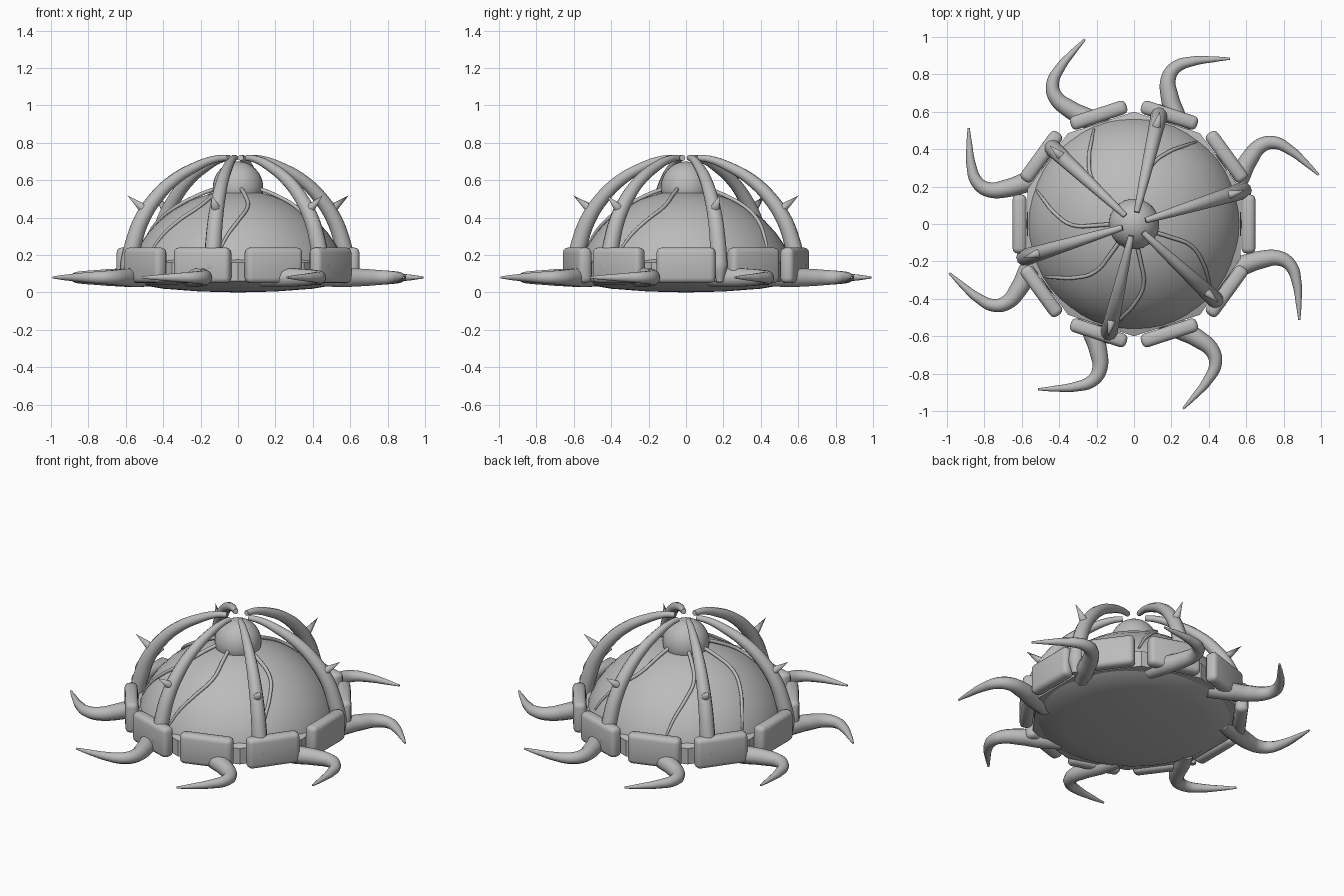
import bpy, bmesh
from math import radians, sin, cos, pi, sqrt
from mathutils import Matrix

if "Cube" in bpy.data.objects:
    bpy.data.objects.remove(bpy.data.objects["Cube"], do_unlink=True)

GREY = (0.5, 0.5, 0.5, 1.0)
grey = bpy.data.materials.new("plain grey")
grey.use_nodes = True
grey.diffuse_color = GREY
grey.node_tree.nodes["Principled BSDF"].inputs["Base Color"].default_value = GREY


def finish(obj, angle=40):
    obj.data.materials.clear()
    obj.data.materials.append(grey)
    bpy.ops.object.select_all(action='DESELECT')
    obj.select_set(True)
    bpy.context.view_layer.objects.active = obj
    bpy.ops.object.shade_smooth_by_angle(angle=radians(angle))
    return obj


def from_bmesh(name, bm, angle=40):
    mesh = bpy.data.meshes.new(name)
    bmesh.ops.recalc_face_normals(bm, faces=bm.faces)
    bm.to_mesh(mesh)
    bm.free()
    obj = bpy.data.objects.new(name, mesh)
    bpy.context.collection.objects.link(obj)
    return finish(obj, angle)


def lathe(name, profile, segments, turn=0, angle=40):
    """Spin (radius, height) pairs around the z axis."""
    bm = bmesh.new()
    rot = Matrix.Rotation(turn, 3, 'Z')
    verts = [bm.verts.new(rot @ Matrix.Identity(3).col[0] * r + Matrix.Identity(3).col[2] * z)
             for r, z in profile]
    edges = [bm.edges.new(pair) for pair in zip(verts, verts[1:])]
    bmesh.ops.spin(bm, geom=verts + edges, cent=(0, 0, 0), axis=(0, 0, 1),
                   angle=2 * pi, steps=segments)
    bmesh.ops.remove_doubles(bm, verts=bm.verts, dist=0.0005)
    return from_bmesh(name, bm, angle)


def tube(name, points, radii, resolution=6):
    """Round tapering tube through the points, turned into a mesh."""
    curve = bpy.data.curves.new(name, 'CURVE')
    curve.dimensions = '3D'
    curve.bevel_depth = 1.0
    curve.bevel_resolution = 3
    curve.use_fill_caps = True
    curve.resolution_u = resolution
    spline = curve.splines.new('BEZIER')
    spline.bezier_points.add(len(points) - 1)
    for bp, co, r in zip(spline.bezier_points, points, radii):
        bp.co, bp.radius = co, r
        bp.handle_left_type = bp.handle_right_type = 'AUTO'
    obj = bpy.data.objects.new(name, curve)
    bpy.context.collection.objects.link(obj)
    bpy.ops.object.select_all(action='DESELECT')
    obj.select_set(True)
    bpy.context.view_layer.objects.active = obj
    bpy.ops.object.convert(target='MESH')
    return finish(bpy.context.view_layer.objects.active, 50)


def ring(obj, count, start=0):
    """Repeat a part evenly around the z axis."""
    obj.rotation_euler.z = radians(start)
    for i in range(1, count):
        twin = obj.copy()
        twin.name = f"{obj.name}_{i + 1}"
        twin.rotation_euler.z = radians(start + i * 360 / count)
        bpy.context.collection.objects.link(twin)


# Domed body with a shallow bowl underneath
body = [(0, 0), (0.2, 0.005), (0.4, 0.02), (0.52, 0.04), (0.575, 0.07), (0.572, 0.13),
        (0.555, 0.19), (0.525, 0.255), (0.48, 0.32), (0.42, 0.385), (0.34, 0.445),
        (0.25, 0.495), (0.14, 0.53), (0, 0.545)]
lathe("body_dome", body, 48)

# Ten-sided rim behind the plates
lathe("body_rim", [(0.5, 0.05), (0.6, 0.06), (0.6, 0.16), (0.5, 0.2)], 10, radians(18), 20)

# Rounded cap on top
cap = [(0, 0.5), (0.12, 0.5)] + [(0.135 * cos(a * pi / 20), 0.56 + 0.14 * sin(a * pi / 20))
                                for a in range(-1, 11)]
lathe("top_cap", cap, 32)

# Ten armour plates round the rim
bm = bmesh.new()
bmesh.ops.create_cube(bm, size=1, matrix=Matrix.Translation((0.612, 0, 0.145))
                      @ Matrix.Diagonal((0.075, 0.315, 0.19, 1)))
bmesh.ops.bevel(bm, geom=bm.edges[:], offset=0.028, segments=3, profile=0.5,
                affect='EDGES')
ring(from_bmesh("armour_plate", bm), 10)

# Six arched ribs
arch = [(0.065, 0.72), (0.13, 0.712), (0.24, 0.67), (0.36, 0.6), (0.46, 0.505),
        (0.54, 0.385), (0.585, 0.26), (0.612, 0.14), (0.62, 0.055)]
ring(tube("arched_rib", [(r, 0, z) for r, z in arch],
          [0.016, 0.02, 0.027, 0.033, 0.038, 0.042, 0.045, 0.045, 0.018]), 6, 17)

# One thorn on each rib
bm = bmesh.new()
bmesh.ops.create_cone(bm, segments=10, radius1=0.025, radius2=0, depth=0.11, cap_ends=True,
                      matrix=Matrix.Translation((0.575, 0, 0.485))
                      @ Matrix.Rotation(radians(52), 4, 'Y'))
ring(from_bmesh("rib_thorn", bm), 6, 17)

# Eight hooked tentacles lying flat
path = [(0.5, 0.13), (0.56, 0.24), (0.615, 0.345), (0.68, 0.42), (0.75, 0.435),
        (0.835, 0.395), (0.92, 0.325), (0.988, 0.262)]
ring(tube("tentacle", [(x, y, 0.08) for x, y in path],
          [0.05, 0.054, 0.048, 0.04, 0.034, 0.026, 0.016, 0.006]), 8)


# Thin veins running down the dome
def dome_height(r):
    for (r0, z0), (r1, z1) in zip(body[5:], body[6:]):
        if r1 <= r <= r0:
            return z0 + (z1 - z0) * (r0 - r) / (r0 - r1)
    return 0.1


bends = [(0.09, 0), (0.2, 4), (0.33, 3), (0.43, -6), (0.5, -13), (0.55, -17)]
for start in (-84, -24, 70, 130, 178, 228):
    points = []
    for r, bend in bends:
        a = radians(start + bend)
        lift = 0.008 + 0.02 * max(0, 0.25 - r) / 0.15
        points.append((r * cos(a), r * sin(a), dome_height(r) + lift))
    tube("dome_vein", points, [0.011, 0.011, 0.01, 0.01, 0.009, 0.006], 4)
